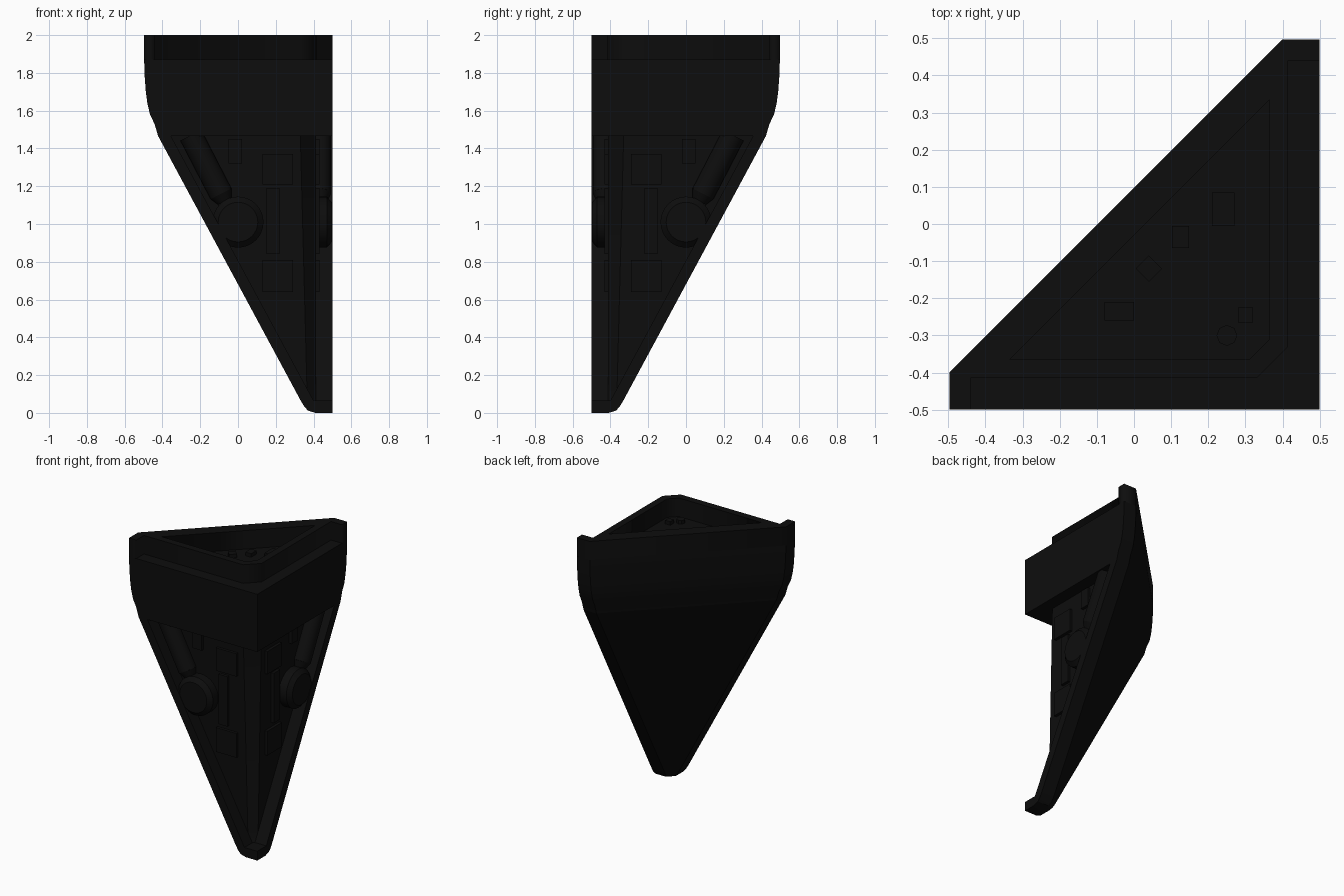
import bpy, bmesh, math
from mathutils import Vector, Matrix

if "Cube" in bpy.data.objects:
    bpy.data.objects.remove(bpy.data.objects["Cube"])

black = bpy.data.materials.new("near_black")
black.diffuse_color = (0.004, 0.004, 0.004, 1)
black.use_nodes = True
black.node_tree.nodes["Principled BSDF"].inputs["Base Color"].default_value = black.diffuse_color


def finish(name, bm, smooth=True):
    bmesh.ops.remove_doubles(bm, verts=bm.verts, dist=0.0005)
    bmesh.ops.recalc_face_normals(bm, faces=bm.faces)
    me = bpy.data.meshes.new(name)
    bm.to_mesh(me)
    bm.free()
    me.materials.append(black)
    ob = bpy.data.objects.new(name, me)
    bpy.context.collection.objects.link(ob)
    if smooth:
        bpy.context.view_layer.objects.active = ob
        ob.select_set(True)
        bpy.ops.object.shade_smooth_by_angle(angle=math.radians(30))
        ob.select_set(False)
    return ob


def loft(name, rings):
    """Closed solid through stacked rings with equal point counts."""
    bm = bmesh.new()
    rows = [[bm.verts.new(p) for p in r] for r in rings]
    n = len(rows[0])
    for lo, hi in zip(rows, rows[1:]):
        for i in range(n):
            j = (i + 1) % n
            bm.faces.new((lo[i], lo[j], hi[j], hi[i]))
    bm.faces.new(rows[0])
    bm.faces.new(rows[-1])
    return finish(name, bm)


def mirrored(left):
    """Adds the reflection over the corner diagonal to a half outline."""
    return left + [(-y, -x) for x, y in reversed(left)]


def outer(a, z):
    w = min(0.1, (0.5 - a) * 0.65)
    pts = [(0.5, -0.5)] + mirrored([(a, -0.5), (a, -0.5 + w)])
    return [(x, y, z) for x, y in pts]


def edge_x(z):
    return 0.367 - 0.539 * z


RIM = 0.068


def recessed(z):
    a = edge_x(z)
    b = a + RIM
    c = max(0.33, b)
    half = [(a, -0.4), (a, -0.5), (b, -0.5), (b, -0.412), (c, -0.412)]
    return [(x, y, z) for x, y in mirrored(half)]


# Pointed foot, recessed body with raised rims, overhanging collar
loft("foot_tip", [outer(0.41, 0), outer(0.37, 0.012), outer(0.35, 0.035),
                  outer(edge_x(0.065), 0.065)])
loft("tapered_body", [recessed(z) for z in (0.065, 0.13, 1.465)])
loft("collar", [outer(a, z) for a, z in
                ((edge_x(1.465), 1.465), (-0.442, 1.53), (-0.466, 1.58),
                 (-0.48, 1.64), (-0.488, 1.7), (-0.494, 1.78), (-0.497, 1.87))])

# Upper lip: a filled outline with the basin left open
cu = bpy.data.curves.new("lip_outline", 'CURVE')
cu.dimensions = '2D'
cu.fill_mode = 'BOTH'
cu.extrude = 0.0655
outline = mirrored([(-0.497, -0.4), (-0.497, -0.5), (-0.44, -0.5),
                    (-0.44, -0.415), (0.33, -0.415)])
basin = mirrored([(-0.335, -0.365), (0.31, -0.365)])
for pts in (outline, basin):
    sp = cu.splines.new('POLY')
    sp.points.add(len(pts) - 1)
    for p, (x, y) in zip(sp.points, pts):
        p.co = (x, y, 0, 1)
    sp.use_cyclic_u = True
helper = bpy.data.objects.new("lip_helper", cu)
bpy.context.collection.objects.link(helper)
bpy.context.view_layer.update()
me = bpy.data.meshes.new_from_object(
    helper.evaluated_get(bpy.context.evaluated_depsgraph_get()))
bm = bmesh.new()
bm.from_mesh(me)
bmesh.ops.translate(bm, verts=bm.verts, vec=(0, 0, 1.9345))
bpy.data.objects.remove(helper)
finish("upper_lip", bm, False)


def add_box(bm, size, loc, rot=0, bevel=0.0):
    m = (Matrix.Translation(loc) @ Matrix.Rotation(rot, 4, 'Z')
         @ Matrix.Diagonal((*size, 1)))
    bmesh.ops.create_cube(bm, size=1, matrix=m)


def add_cylinder(bm, p, q, r1, r2, seg=32):
    p, q = Vector(p), Vector(q)
    d = q - p
    m = (Matrix.Translation((p + q) / 2)
         @ d.to_track_quat('Z', 'Y').to_matrix().to_4x4())
    bmesh.ops.create_cone(bm, cap_ends=True, segments=seg, radius1=r1,
                          radius2=r2, depth=d.length, matrix=m)


def both_sides(name, build):
    """Makes a front part and its reflection on the right side."""
    for side in ("front", "right"):
        bm = bmesh.new()
        build(bm)
        if side == "right":
            for v in bm.verts:
                x, y, z = v.co
                v.co = (-y, -x, z)
        finish(side + "_" + name, bm)


# Round hub with a bevelled cap
def hub(bm):
    add_cylinder(bm, (0, -0.40, 1.01), (0, -0.47, 1.01), 0.135, 0.135)
    add_cylinder(bm, (0, -0.47, 1.01), (0, -0.497, 1.01), 0.135, 0.105)


# Slanted piston running from the hub up under the collar
def piston(bm):
    add_cylinder(bm, (-0.25, -0.43, 1.47), (-0.09, -0.43, 1.16), 0.062, 0.062)
    add_cylinder(bm, (-0.09, -0.43, 1.16), (-0.07, -0.43, 1.12), 0.062, 0.04)
    add_cylinder(bm, (-0.07, -0.43, 1.12), (0, -0.43, 1.01), 0.04, 0.04)


# Raised wall panels
def panels(bm):
    for x0, x1, z0, z1 in ((0.13, 0.29, 1.21, 1.37), (0.15, 0.22, 0.84, 1.19),
                           (0.13, 0.29, 0.64, 0.81), (-0.05, 0.02, 1.32, 1.45)):
        add_box(bm, (x1 - x0, 0.03, z1 - z0),
                ((x0 + x1) / 2, -0.417, (z0 + z1) / 2))


both_sides("hub", hub)
both_sides("piston", piston)
both_sides("panels", panels)

# Small blocks on the basin floor
bm = bmesh.new()
for x, y, sx, sy, r in ((0.24, 0.04, 0.06, 0.09, 0), (0.125, -0.035, 0.045, 0.06, 0),
                        (0.04, -0.12, 0.05, 0.05, 0.785), (-0.04, -0.235, 0.08, 0.05, 0),
                        (0.3, -0.245, 0.04, 0.04, 0)):
    add_box(bm, (sx, sy, 0.04), (x, y, 1.875), r)
add_cylinder(bm, (0.25, -0.3, 1.86), (0.25, -0.3, 1.895), 0.028, 0.028, 8)
finish("basin_blocks", bm, False)
